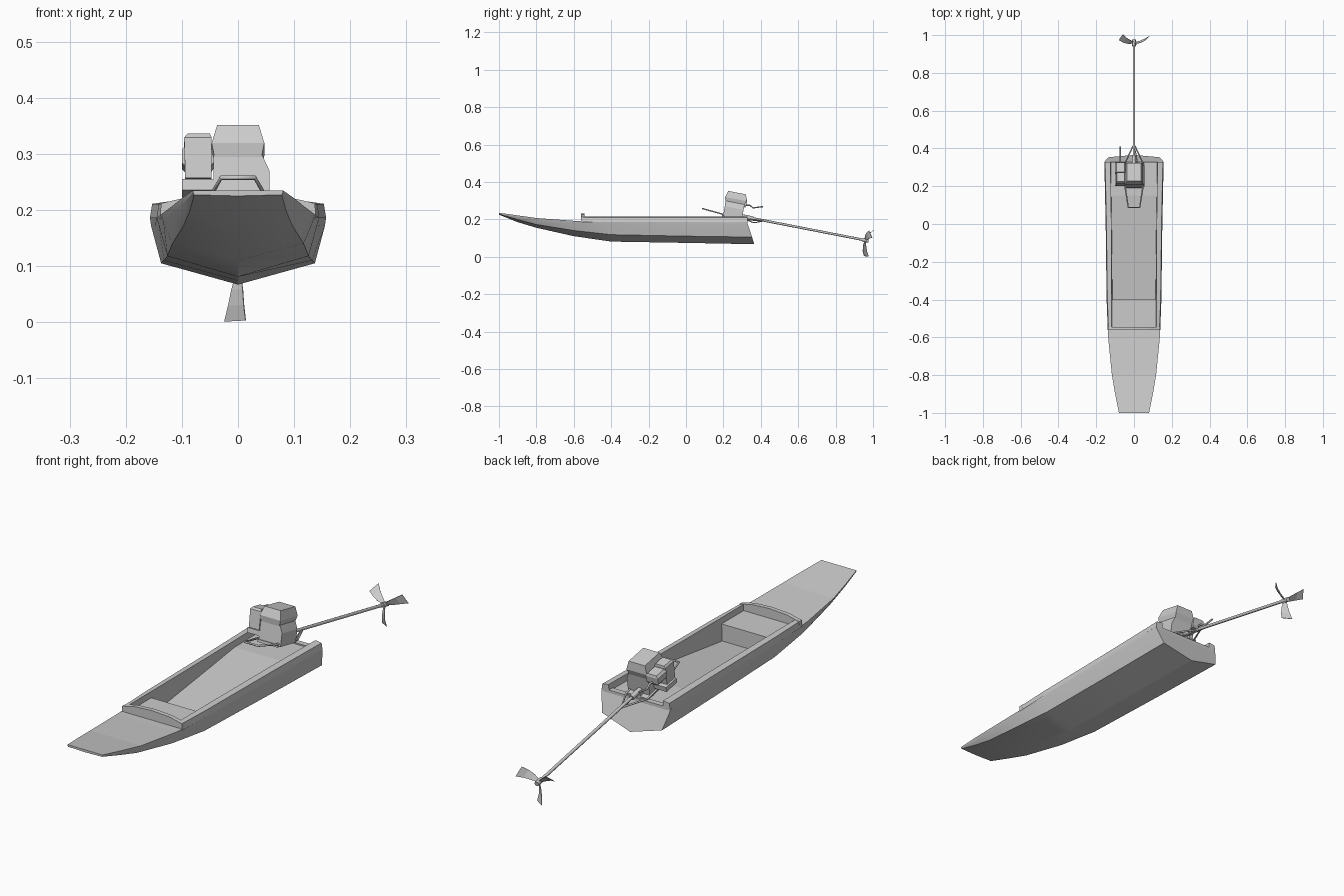
import bpy, math
from mathutils import Matrix, Vector

if "Cube" in bpy.data.objects:
    bpy.data.objects.remove(bpy.data.objects["Cube"])

# Engine frame: y runs down the shaft, tilted toward the water
TILT = Matrix.Translation((0, 0.25, 0.226)) @ Matrix.Rotation(math.radians(-11), 4, 'X')
FLAT = Matrix.Identity(4)


def mesh(name, verts, faces, mat=FLAT, smooth=None):
    me = bpy.data.meshes.new(name)
    me.from_pydata([mat @ Vector(v) for v in verts], [], faces)
    me.update()
    ob = bpy.data.objects.new(name, me)
    bpy.context.collection.objects.link(ob)
    if smooth:
        bpy.context.view_layer.objects.active = ob
        ob.select_set(True)
        bpy.ops.object.shade_smooth_by_angle(angle=math.radians(smooth))
        ob.select_set(False)
    return ob


def loft(name, rings, closed=True, caps=True, mat=FLAT, smooth=None):
    n = len(rings[0])
    faces = []
    for i in range(len(rings) - 1):
        for j in range(n if closed else n - 1):
            k = (j + 1) % n
            faces.append((i * n + j, i * n + k, (i + 1) * n + k, (i + 1) * n + j))
    if caps:
        last = (len(rings) - 1) * n
        faces += [tuple(range(n))[::-1], tuple(range(last, last + n))]
    return mesh(name, [v for r in rings for v in r], faces, mat, smooth)


def tiers(name, levels, mat=FLAT):
    # stacked rectangles: x0, x1, y0, y1, z
    return loft(name, [[(a, c, z), (b, c, z), (b, d, z), (a, d, z)]
                       for a, b, c, d, z in levels], mat=mat)


def box(name, a, b, c, d, e, f, mat=FLAT):
    return tiers(name, [(a, b, c, d, e), (a, b, c, d, f)], mat)


def tube(name, pts, r, mat=FLAT, cyclic=False, sides=1):
    cu = bpy.data.curves.new(name, 'CURVE')
    cu.dimensions = '3D'
    cu.bevel_depth = r
    cu.bevel_resolution = sides
    cu.use_fill_caps = True
    sp = cu.splines.new('POLY')
    sp.points.add(len(pts) - 1)
    for p, q in zip(sp.points, pts):
        p.co = (*(mat @ Vector(q)), 1)
    sp.use_cyclic_u = cyclic
    ob = bpy.data.objects.new(name, cu)
    bpy.context.collection.objects.link(ob)
    return ob


# Hull skin: y, keel z, then chine, knuckle and sheer as (x, z)
stations = [
    (-1.0, .225, (.078, .227), (.080, .231), (.080, .235)),
    (-.90, .185, (.086, .198), (.098, .211), (.100, .221)),
    (-.80, .155, (.097, .172), (.113, .196), (.117, .207)),
    (-.60, .110, (.117, .140), (.133, .178), (.137, .192)),
    (-.40, .081, (.126, .118), (.141, .173), (.145, .186)),
    (0.00, .074, (.132, .110), (.148, .172), (.150, .186)),
    (.326, .067, (.137, .105), (.155, .172), (.157, .187)),
]
rings = []
for y, keel, *side in stations:
    rake = .33 if y > .3 else 0
    half = [(x, y + (.187 - z) * rake, z) for x, z in side]
    mid = (0, y + (.187 - keel) * rake, keel)
    rings.append([(-x, b, c) for x, b, c in half[::-1]] + [mid] + half)
loft("hull", rings, closed=False, smooth=25)

# Bow deck between the sheer lines
deck = [(y, s[-1]) for y, _, *s in stations[:4]] + [(-.555, (.139, .190))]
loft("bow_deck", [[(-x, y, z), (x, y, z)] for y, (x, z) in deck], closed=False, caps=False)

# Cockpit floor: front bench, bulkhead, sloped floor, rear deck
floor = [(-.55, .190), (-.40, .190), (-.40, .120), (.15, .188), (.328, .188)]
loft("cockpit_floor", [[(-.122, y, z), (.122, y, z)] for y, z in floor],
     closed=False, caps=False)

# Side coamings: y, outer x, inner x, foot z
for s, side in ((-1, "left"), (1, "right")):
    rail = [(-.56, .139, .118, .16), (-.40, .145, .118, .118),
            (0, .150, .120, .118), (.15, .153, .122, .14), (.328, .157, .125, .17)]
    loft(side + "_coaming",
         [[(s * xo, y, .186), (s * (xo - .004), y, .211), (s * xi, y, .215),
           (s * (xi - .004), y, zf)] for y, xo, xi, zf in rail])

# Arched front coaming and low stern sill
arch = [(-.139, .186), (-.137, .212), (-.08, .225), (0, .230),
        (.08, .225), (.137, .212), (.139, .186)]
loft("front_coaming", [[(x, y, z) for x, z in arch] for y in (-.562, -.544)])
box("stern_sill", -.13, .13, .305, .328, .18, .193)

# Engine block, head and side parts
body = [(-.044, -.018), (.056, -.018), (.056, .035), (.042, .066), (-.044, .066)]
loft("engine_block", [[(x, y, z) for x, z in body] for y in (-.05, .052)], mat=TILT)
tiers("engine_cowl", [(-.042, .042, -.052, .052, .060),
                      (-.047, .047, -.058, .058, .084),
                      (-.037, .037, -.047, .050, .119)], TILT)
tiers("fuel_tank", [(-.094, -.047, -.050, .004, .022),
                    (-.096, -.047, -.052, .004, .095),
                    (-.090, -.050, -.046, .002, .103)], TILT)
muffler = [(-.03, .0), (-.03, .008), (.0, .008)]
tiers("muffler", [(-.092, -.050, .008, .058, .050),
                  (-.100, -.044, .004, .062, .060),
                  (-.100, -.044, .004, .062, .084),
                  (-.092, -.050, .008, .058, .094)], TILT)
box("side_bracket", -.100, -.044, -.050, .020, .000, .020, TILT)
tube("exhaust_pipe", [(-.072, .05, .06), (-.072, .08, .066), (-.072, .10, .055),
                      (-.072, .15, .072)], .004, TILT)

# Tubular carrying frame and pivot mount
tube("engine_frame", [(-.030, -.165, .0), (.030, -.165, .0), (.046, -.06, -.008),
                      (.048, .075, -.012), (.006, .165, -.004), (-.006, .165, -.004),
                      (-.048, .075, -.012), (-.046, -.06, -.008)], .004, TILT, True)
box("mount_plate", -.046, .046, -.055, .075, -.022, -.012, TILT)
box("pivot_mount", -.014, .014, .275, .322, .186, .215)
tube("support_strut", [(.02, .06, -.012), (.012, .12, -.022), (.0, .165, -.004)], .003, TILT)

# Long drive shaft and propeller hub
tube("drive_shaft", [(0, .04, 0), (0, .735, 0)], .0065, TILT, sides=2)
tube("shaft_collar", [(0, .05, 0), (0, .11, 0)], .011, TILT, sides=2)
tube("propeller_hub", [(0, .705, 0), (0, .74, 0)], .010, TILT, sides=2)

# Three swept, twisted blades: radius, half width, sweep, twist
for i in range(3):
    spin = TILT @ Matrix.Translation((0, .722, 0)) @ Matrix.Rotation(
        math.radians(184 + 120 * i), 4, 'Y')
    blade = [(.006, .005, 0, .004), (.030, .010, .001, .008),
             (.058, .014, .008, .011), (.084, .019, .021, .012)]
    ob = loft("propeller_blade_%d" % (i + 1),
              [[(-w, a - t, r), (w, a + t, r)] for r, w, a, t in blade],
              closed=False, caps=False, mat=spin)
    ob.modifiers.new("thickness", 'SOLIDIFY').thickness = .002
